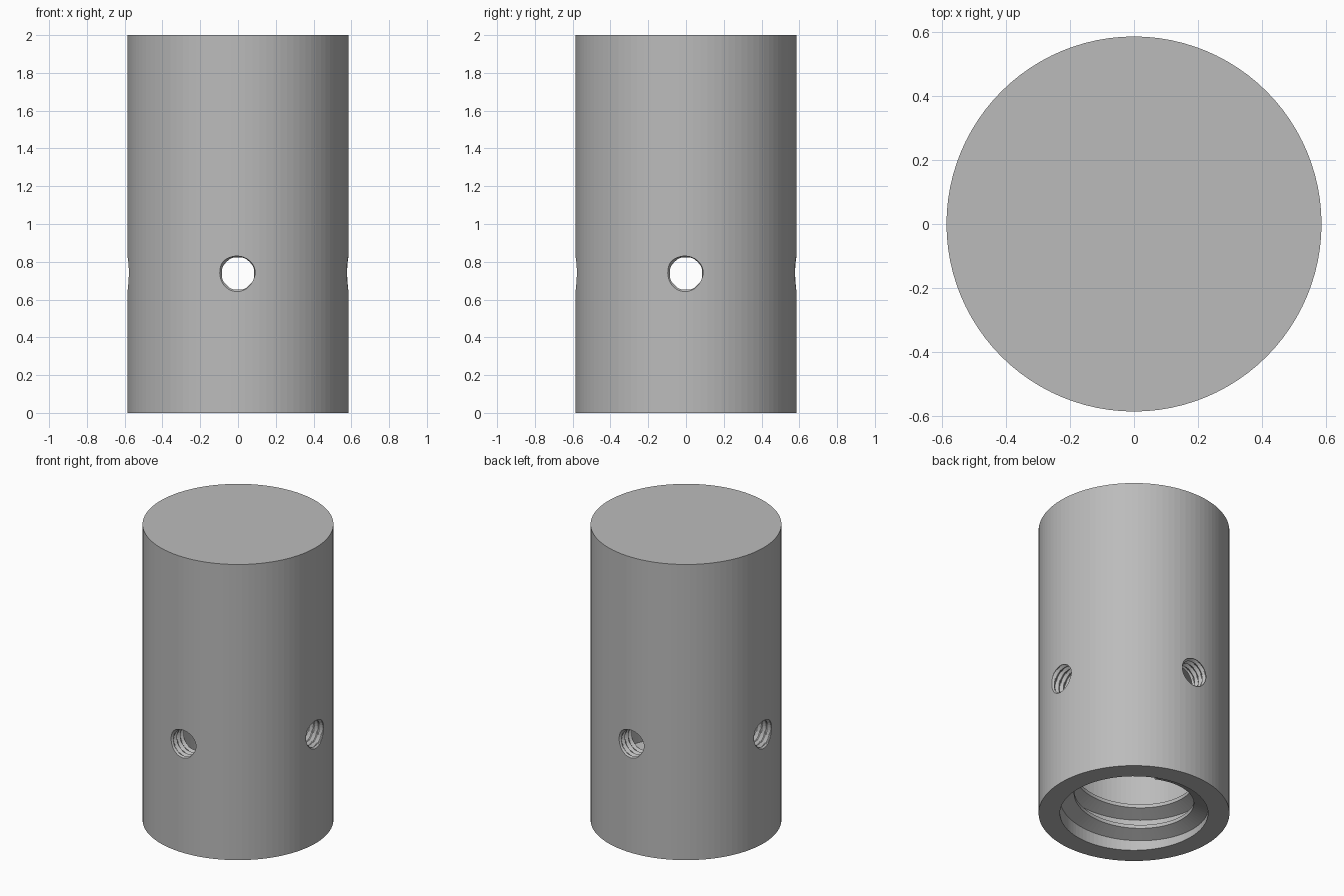
import bpy, bmesh, math
from mathutils import Vector

cube = bpy.data.objects.get("Cube")
if cube:
    bpy.data.objects.remove(cube, do_unlink=True)

RADIUS, HEIGHT, BORE, DEPTH = 0.585, 2.0, 0.454, 1.0
TAU = 2 * math.pi
SIDES = 96

grey = bpy.data.materials.new("plain grey")
grey.use_nodes = True
colour = (0.5, 0.5, 0.5, 1)
grey.diffuse_color = colour
grey.node_tree.nodes["Principled BSDF"].inputs["Base Color"].default_value = colour


def make_object(name, bm):
    bmesh.ops.recalc_face_normals(bm, faces=bm.faces)
    mesh = bpy.data.meshes.new(name)
    bm.to_mesh(mesh)
    bm.free()
    mesh.materials.append(grey)
    obj = bpy.data.objects.new(name, mesh)
    bpy.context.collection.objects.link(obj)
    return obj


def skin(name, rings):
    """Join equal rings of points into a closed tube with capped ends."""
    bm = bmesh.new()
    loops = [[bm.verts.new(p) for p in ring] for ring in rings]
    n = len(loops[0])
    for a, b in zip(loops, loops[1:]):
        for i in range(n):
            j = (i + 1) % n
            bm.faces.new((a[i], a[j], b[j], b[i]))
    bm.faces.new(loops[0])
    bm.faces.new(loops[-1])
    return make_object(name, bm)


def ring(radius, z):
    return [(radius * math.cos(TAU * i / SIDES), radius * math.sin(TAU * i / SIDES), z)
            for i in range(SIDES)]


# Sleeve with a blind bore open at the bottom
body = skin("sleeve_body", [ring(BORE, DEPTH), ring(BORE, 0),
                            ring(RADIUS, 0), ring(RADIUS, HEIGHT)])


# Threaded cutters for the four side holes
def hole_cutter(name, angle):
    out = Vector((math.cos(angle), math.sin(angle), 0))
    side = Vector((-out.y, out.x, 0))
    up = Vector((0, 0, 1))
    pitch, steps, around = 0.036, 56, 36
    rings = []
    for k in range(steps + 1):
        t = 0.398 + k * pitch / 8
        points = []
        for i in range(around):
            a = TAU * i / around
            phase = ((t - 0.578) / pitch - a / TAU + 0.375) % 1
            r = 0.086 + 0.016 * abs(1 - 2 * phase)
            points.append(out * t + (side * math.cos(a) + up * math.sin(a)) * r + up * 0.738)
        rings.append(points)
    cutter = skin(name, rings)
    cutter.hide_render = True
    return cutter


for i, where in enumerate(("left", "back", "right", "front")):
    cutter = hole_cutter(where + "_hole_cutter", i * TAU / 4)
    cut = body.modifiers.new(where + "_hole", "BOOLEAN")
    cut.operation = "DIFFERENCE"
    cut.solver = "EXACT"
    cut.object = cutter
    cutter.hide_set(True)

# Coarse two-turn thread inside the mouth of the bore
PITCH, TURNS, START = 0.145, 2, math.radians(70)
profile = [(BORE + 0.005, -0.052), (0.367, -0.012), (0.367, 0.012), (BORE + 0.005, 0.052)]
rings = []
for k in range(SIDES * TURNS + 1):
    a = START + TAU * k / SIDES
    z = 0.054 + PITCH * k / SIDES
    rings.append([(r * math.cos(a), r * math.sin(a), z + dz) for r, dz in profile])
skin("bore_thread", rings)
